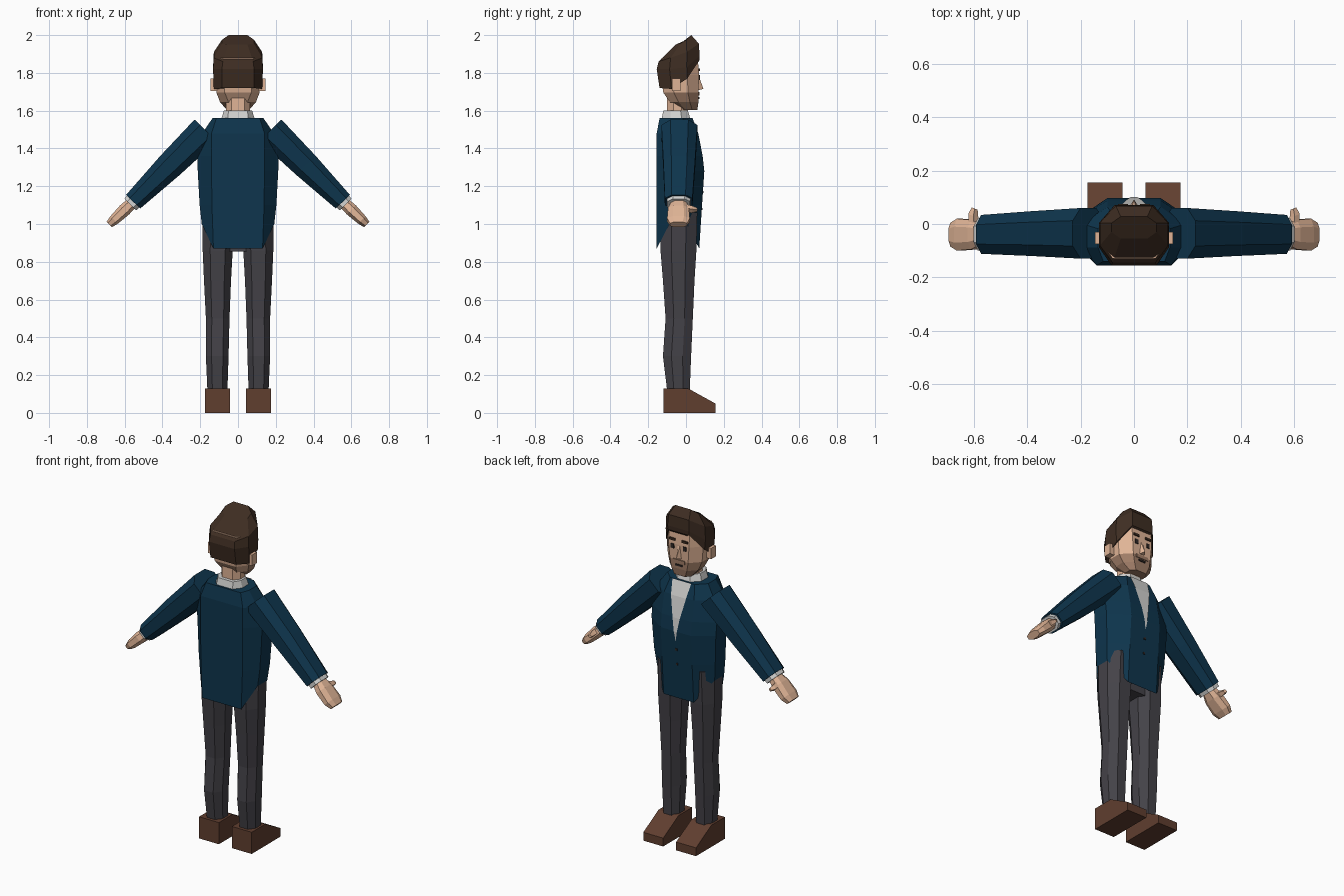
import bpy, bmesh
from mathutils import Vector

if "Cube" in bpy.data.objects:
    bpy.data.objects.remove(bpy.data.objects["Cube"])


def material(name, r, g, b):
    lin = [((c / 255 + 0.055) / 1.055) ** 2.4 for c in (r, g, b)]
    m = bpy.data.materials.new(name)
    m.diffuse_color = (*lin, 1)
    m.use_nodes = True
    m.node_tree.nodes["Principled BSDF"].inputs["Base Color"].default_value = m.diffuse_color
    return m


SKIN = material("skin", 224, 180, 150)
STUBBLE = material("stubble", 160, 125, 103)
HAIR = material("brown_hair", 62, 45, 34)
NAVY = material("navy_cloth", 14, 53, 77)
WHITE = material("white_cloth", 212, 212, 210)
GREY = material("grey_cloth", 68, 66, 72)
LEATHER = material("brown_leather", 96, 62, 47)
DARK = material("dark_detail", 48, 40, 38)


def make(name, verts, faces, mats, mirror=False):
    me = bpy.data.meshes.new(name)
    me.from_pydata(verts, [], faces)
    bm = bmesh.new()
    bm.from_mesh(me)
    bmesh.ops.recalc_face_normals(bm, faces=bm.faces)
    bm.to_mesh(me)
    bm.free()
    for m in mats:
        me.materials.append(m)
    ob = bpy.data.objects.new(name, me)
    bpy.context.collection.objects.link(ob)
    if mirror:
        ob.modifiers.new("mirror", "MIRROR").use_mirror_merge = False
    return ob


def loft(name, rings, mats, mirror=False, cap_start=True, cap_end=True):
    n = len(rings[0])
    verts = [v for r in rings for v in r]
    faces = [(i * n + j, i * n + (j + 1) % n, (i + 1) * n + (j + 1) % n, (i + 1) * n + j)
             for i in range(len(rings) - 1) for j in range(n)]
    if cap_start:
        faces.append(tuple(range(n)))
    if cap_end:
        faces.append(tuple(range(len(verts) - n, len(verts))))
    return make(name, verts, faces, mats, mirror)


def octagon(z, hx, fb, ff, y0, y1, cx=0, c=0.3):
    """Eight-sided ring; z is one height or (back, rear side, front side, front)."""
    zb, zs, zt, zf = z if isinstance(z, tuple) else (z,) * 4
    d = (y1 - y0) * c
    return [(cx - fb, y0, zb), (cx + fb, y0, zb), (cx + hx, y0 + d, zs), (cx + hx, y1 - d, zt),
            (cx + ff, y1, zf), (cx - ff, y1, zf), (cx - hx, y1 - d, zt), (cx - hx, y0 + d, zs)]


def limb_ring(x, z, a, y0, y1):
    """Eight-sided ring square to the slanted arm."""
    u = Vector((0.72, 0, 0.694))
    mid, b = (y0 + y1) / 2, (y1 - y0) / 2
    return [Vector((x, mid + q * b, z)) + u * a * p for p, q in
            ((-1, -.5), (-.5, -1), (.5, -1), (1, -.5), (1, .5), (.5, 1), (-.5, 1), (-1, .5))]


def box(name, x0, x1, y0, y1, z0, z1, mat, mirror=False):
    return loft(name, [[(x0, y0, z), (x1, y0, z), (x1, y1, z), (x0, y1, z)] for z in (z0, z1)],
                [mat], mirror)


# Shoes with sloping toes
profile = [(-.12, 0), (.155, 0), (.155, .05), (.01, .13), (-.12, .13)]
loft("shoe", [[(x, y, z) for y, z in profile] for x in (.043, .175)], [LEATHER], True)

# Trouser legs and the seat between them
loft("trouser_leg", [octagon(z, (b - a) / 2, (b - a) / 4, (b - a) / 4, y0, y1, (a + b) / 2)
                     for z, a, b, y0, y1 in (
    (.12, .056, .162, -.1, .02), (.3, .05, .17, -.122, .027), (.5, .045, .17, -.108, .036),
    (.7, .037, .18, -.122, .045), (.86, .028, .187, -.135, .055), (1.06, .002, .19, -.135, .06))],
     [GREY], True)
box("trouser_seat", -.05, .05, -.1, .035, .855, 1.05, GREY)

# Jacket body, hem raised at the sides
loft("jacket", [
    octagon((.87, 1.0, 1.0, .87), .192, .13, .1, -.155, .07),
    octagon(1.1, .203, .138, .1, -.155, .085),
    octagon(1.28, .213, .14, .1, -.155, .097),
    octagon(1.36, .216, .14, .1, -.155, .088),
    octagon(1.48, .19, .14, .1, -.155, .065),
    octagon(1.56, .135, .115, .08, -.14, .035)], [NAVY], cap_start=False)

# Shirt front in the jacket opening
make("shirt_front", [(-.062, .04, 1.562), (.062, .04, 1.562), (.05, .071, 1.48), (-.05, .071, 1.48),
                     (.024, .094, 1.36), (-.024, .094, 1.36), (.01, .102, 1.28), (-.01, .102, 1.28),
                     (0, .098, 1.22)],
     [(0, 1, 2, 3), (3, 2, 4, 5), (5, 4, 6, 7), (7, 6, 8)], [WHITE])
for i, z in enumerate((1.17, 1.08)):
    y = .085 + (z - 1.1) * .067
    box(f"jacket_button_{i}", -.006, .006, y - .004, y + .004, z - .006, z + .006, DARK)
loft("shirt_collar", [octagon(1.55, .09, .055, .045, -.13, .025),
                      octagon(1.6, .075, .05, .035, -.12, .01)], [WHITE])

# Sleeves, cuffs, hands and thumbs
loft("sleeve", [limb_ring(.171, 1.496, .082, -.13, .06), limb_ring(.36, 1.31, .072, -.12, .048),
                limb_ring(.555, 1.118, .052, -.112, .034)], [NAVY], True)
loft("shirt_cuff", [limb_ring(.54, 1.133, .046, -.1, .024), limb_ring(.57, 1.103, .044, -.1, .022)],
     [WHITE], True)
loft("hand", [limb_ring(.56, 1.113, .03, -.075, .0), limb_ring(.6, 1.075, .034, -.095, .015),
              limb_ring(.655, 1.022, .028, -.1, .02), limb_ring(.682, .997, .02, -.085, .005)],
     [SKIN], True)


def thumb_ring(x, y, z, r):
    return [(x - r, y - r * .4, z), (x, y, z - r), (x + r, y + r * .4, z), (x, y, z + r)]


loft("thumb", [thumb_ring(.6, -.01, 1.085, .022), thumb_ring(.603, .03, 1.078, .019),
               thumb_ring(.598, .058, 1.076, .011)], [SKIN], True)

# Neck and head, stubble along the jaw
loft("neck", [octagon(1.56, .062, .035, .035, -.1, .01), octagon(1.68, .065, .035, .035, -.1, .01)],
     [SKIN])
head = loft("head", [
    octagon(1.603, .058, .035, .036, -.03, .06),
    octagon(1.645, .095, .05, .052, -.085, .066),
    octagon(1.695, .114, .07, .06, -.12, .066),
    octagon(1.79, .12, .08, .068, -.135, .069),
    octagon(1.88, .12, .08, .068, -.13, .062)], [SKIN, STUBBLE])
for p in head.data.polygons:
    if p.center.z < 1.695 and p.center.y > -.04:
        p.material_index = 1

# Hair cap with swept-up front
loft("hair", [
    octagon((1.72, 1.715, 1.77, 1.865), .128, .085, .07, -.14, .07),
    octagon((1.82, 1.82, 1.83, 1.89), .132, .085, .072, -.155, .072),
    octagon((1.86, 1.88, 1.91, 1.955), .128, .08, .068, -.145, .068),
    octagon((1.95, 1.955, 1.975, 2.0), .085, .05, .05, -.055, .028)], [HAIR])

# Ears, nose and painted face
box("ear", .112, .146, -.075, -.03, 1.705, 1.77, SKIN, True)
make("nose", [(-.018, .064, 1.708), (.018, .064, 1.708), (0, .092, 1.715),
              (-.008, .066, 1.79), (.008, .066, 1.79)],
     [(0, 1, 2), (0, 2, 3), (1, 4, 2), (2, 4, 3)], [SKIN])
box("eye", .03, .05, .066, .0735, 1.762, 1.788, DARK, True)
box("eyebrow", .022, .06, .066, .0745, 1.81, 1.823, HAIR, True)
box("moustache", -.04, .04, .063, .071, 1.68, 1.7, STUBBLE)
box("mouth", -.022, .022, .063, .0715, 1.662, 1.672, DARK)
